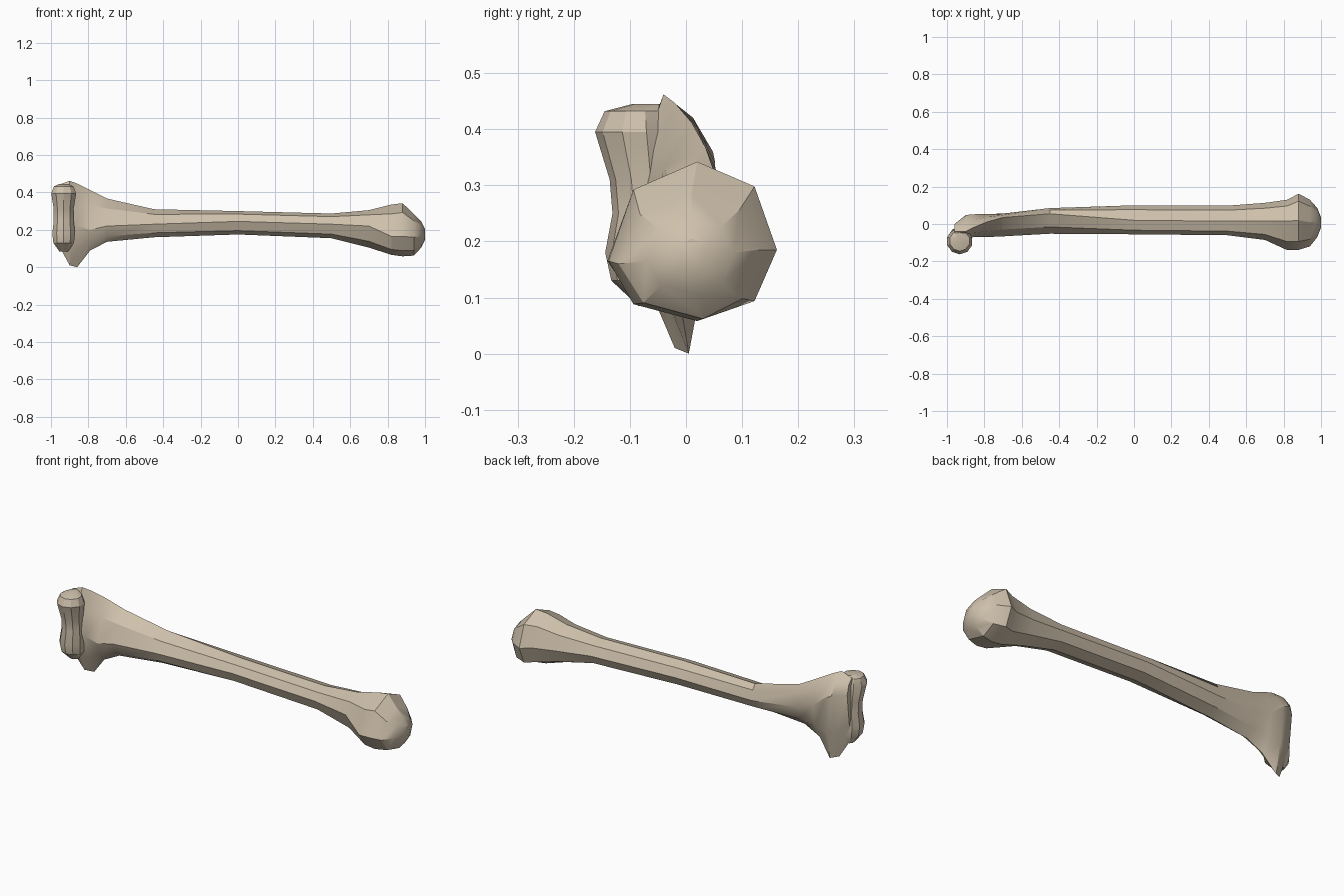
import bpy, bmesh, math
from mathutils import Vector

if "Cube" in bpy.data.objects:
    bpy.data.objects.remove(bpy.data.objects["Cube"], do_unlink=True)

# Single bone colour
bone = bpy.data.materials.new("bone tan")
bone.use_nodes = True
COLOR = (0.62, 0.53, 0.41, 1)
bone.diffuse_color = COLOR
bone.node_tree.nodes["Principled BSDF"].inputs["Base Color"].default_value = COLOR


def quarter(a, b, k, n=2):
    """Arc from side point a to top/bottom point b; k=1 round, k=2 straight."""
    pts = []
    for i in range(n + 1):
        t = math.pi / 2 * i / n
        c, s = max(math.cos(t), 0) ** k, math.sin(t) ** k
        pts.append((b[0] + (a[0] - b[0]) * c, a[1] + (b[1] - a[1]) * s))
    return pts


def section(row):
    """Ring of points through the front, top, back and bottom extremes."""
    x, yf, zf, yb, zb, yt, zt, yd, zd, k = row
    f, b, t, d = (yf, zf), (yb, zb), (yt, zt), (yd, zd)
    ring = quarter(f, t, k)[:-1] + quarter(b, t, k)[::-1][:-1]
    ring += quarter(b, d, k)[:-1] + quarter(f, d, k)[::-1][:-1]
    return [Vector((x, y, z)) for y, z in ring]


def loft(name, rings, angle):
    bm = bmesh.new()
    loops = [[bm.verts.new(p) for p in ring] for ring in rings]
    n = len(loops[0])
    for a, b in zip(loops, loops[1:]):
        for i in range(n):
            j = (i + 1) % n
            bm.faces.new((a[i], a[j], b[j], b[i]))
    bm.faces.new(loops[0])
    bm.faces.new(loops[-1])
    bmesh.ops.recalc_face_normals(bm, faces=bm.faces)
    me = bpy.data.meshes.new(name)
    bm.to_mesh(me)
    bm.free()
    me.materials.append(bone)
    ob = bpy.data.objects.new(name, me)
    bpy.context.collection.objects.link(ob)
    bpy.ops.object.select_all(action='DESELECT')
    ob.select_set(True)
    bpy.context.view_layer.objects.active = ob
    bpy.ops.object.shade_smooth_by_angle(angle=math.radians(angle))
    return ob


# Shaft with flared elbow end and round shoulder end:
# x, front y z, back y z, top y z, bottom y z, roundness
STATIONS = [
    (-0.96, -0.09, 0.25, 0.00, 0.36, -0.04, 0.44, -0.05, 0.12, 1.2),
    (-0.90, -0.09, 0.25, 0.048, 0.36, -0.04, 0.462, -0.02, 0.01, 1.5),
    (-0.86, -0.07, 0.22, 0.052, 0.34, -0.02, 0.447, 0.005, 0.0, 1.6),
    (-0.79, -0.07, 0.20, 0.053, 0.28, 0.01, 0.412, -0.01, 0.09, 1.4),
    (-0.70, -0.066, 0.22, 0.056, 0.25, 0.035, 0.367, -0.01, 0.136, 1.3),
    (-0.45, -0.052, 0.23, 0.085, 0.23, 0.055, 0.31, 0.00, 0.16, 1.2),
    (0.00, -0.055, 0.245, 0.10, 0.24, 0.02, 0.30, 0.02, 0.175, 1.0),
    (0.50, -0.06, 0.23, 0.098, 0.22, 0.015, 0.287, 0.02, 0.155, 1.0),
    (0.70, -0.085, 0.22, 0.113, 0.20, 0.015, 0.305, 0.02, 0.105, 1.0),
    (0.82, -0.14, 0.165, 0.13, 0.19, 0.015, 0.335, 0.02, 0.066, 1.0),
    (0.88, -0.138, 0.165, 0.162, 0.185, 0.02, 0.342, 0.02, 0.058, 0.95),
    (0.94, -0.12, 0.16, 0.13, 0.185, 0.01, 0.285, 0.03, 0.062, 1.0),
    (0.98, -0.07, 0.165, 0.085, 0.18, 0.01, 0.245, 0.02, 0.105, 1.0),
    (1.00, -0.02, 0.17, 0.035, 0.18, 0.01, 0.205, 0.01, 0.145, 1.0),
]
loft("bone_shaft", [section(r) for r in STATIONS], 27)

# Waisted hinge roller across the elbow end: z, radius, centre y
ROLLER = [(0.085, 0.025, -0.06), (0.13, 0.058, -0.075), (0.18, 0.064, -0.08),
          (0.25, 0.056, -0.075), (0.31, 0.056, -0.08), (0.395, 0.07, -0.092),
          (0.432, 0.055, -0.09), (0.445, 0.025, -0.07)]
rings = []
for z, r, y in ROLLER:
    rings.append([Vector((-0.932 + r * math.cos(a), y + r * math.sin(a), z))
                  for a in (math.tau * (i + 0.5) / 10 for i in range(10))])
loft("elbow_roller", rings, 27)
